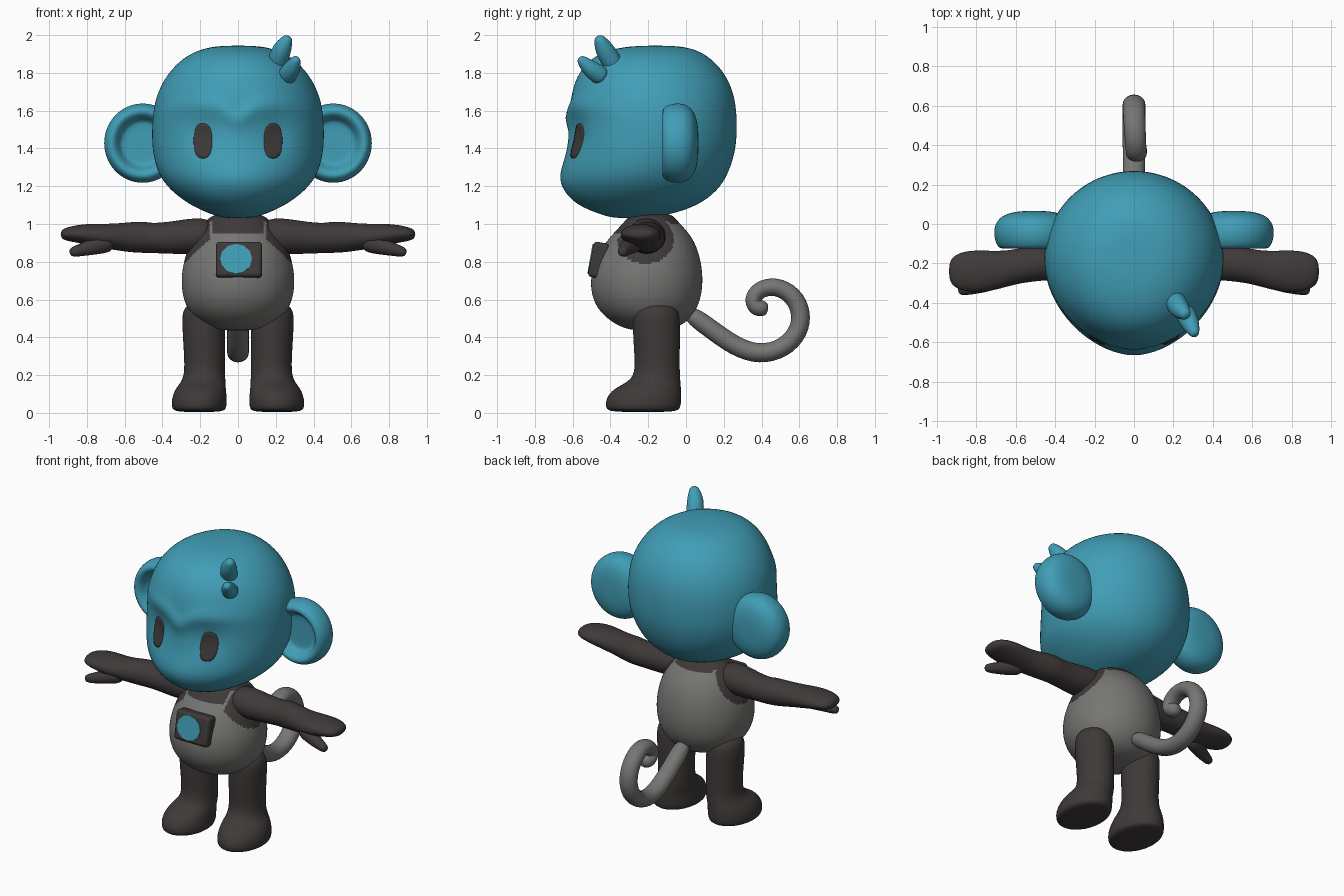
import bpy, bmesh, math
from mathutils import Vector
from mathutils.bvhtree import BVHTree

if "Cube" in bpy.data.objects:
    bpy.data.objects.remove(bpy.data.objects["Cube"])


def material(name, rgb):
    m = bpy.data.materials.new(name)
    m.use_nodes = True
    m.diffuse_color = (*rgb, 1)
    bsdf = m.node_tree.nodes["Principled BSDF"]
    bsdf.inputs["Base Color"].default_value = (*rgb, 1)
    bsdf.inputs["Roughness"].default_value = 0.7
    return m


BLUE = material("teal blue", (0.052, 0.34, 0.47))
DARK = material("dark brown", (0.050, 0.042, 0.041))
GREY = material("warm grey", (0.18, 0.18, 0.172))


def loft(name, rings, mat, sides=16, levels=2, power=1.0, cap_start=True):
    """Skin rings of (centre, u, v), then subdivide into a smooth mesh."""
    k = 1 / (2 / 3 + math.cos(math.tau / sides) / 3) if levels else 1
    bm = bmesh.new()
    loops = []
    for c, u, v in rings:
        loop = []
        for i in range(sides):
            t = math.tau * i / sides
            cs, sn = math.cos(t), math.sin(t)
            cs = math.copysign(abs(cs) ** power, cs)
            sn = math.copysign(abs(sn) ** power, sn)
            loop.append(bm.verts.new(Vector(c) + k * (Vector(u) * cs + Vector(v) * sn)))
        loops.append(loop)
    for a, b in zip(loops, loops[1:]):
        for i in range(sides):
            j = (i + 1) % sides
            bm.faces.new((a[i], a[j], b[j], b[i]))
    if cap_start:
        bm.faces.new(loops[0])
    bm.faces.new(loops[-1])
    bmesh.ops.recalc_face_normals(bm, faces=bm.faces)
    mesh = bpy.data.meshes.new(name)
    bm.to_mesh(mesh)
    bm.free()
    ob = bpy.data.objects.new(name, mesh)
    bpy.context.collection.objects.link(ob)
    mesh.materials.append(mat)
    if levels:
        mod = ob.modifiers.new("smooth", 'SUBSURF')
        mod.levels = levels
        deps = bpy.context.evaluated_depsgraph_get()
        dense = bpy.data.meshes.new_from_object(ob.evaluated_get(deps))
        ob.modifiers.clear()
        ob.data = dense
        dense.name = name
    ob.data.shade_smooth()
    return ob


def upright(stations):
    """Horizontal rings from (z, half width, front y, back y)."""
    return [((0, (f + b) / 2, z), (a, 0, 0), (0, (b - f) / 2, 0)) for z, a, f, b in stations]


def tube(name, pts, mat, ref, flat=1.0):
    """Round-ended tube through (x, y, z, radius) points."""
    P = [Vector(p[:3]) for p in pts]
    rings = []
    for i, p in enumerate(pts):
        t = (P[min(i + 1, len(P) - 1)] - P[max(i - 1, 0)]).normalized()
        u = t.cross(Vector(ref)).normalized()
        v = t.cross(u)
        rings.append((P[i], u * p[3], v * p[3] * flat))
    c, u, v = rings[-1]
    rings.append((c + t * pts[-1][3] * 0.8, u * 0.6, v * 0.6))
    return loft(name, rings, mat, sides=12)


# Head, with brow ridge, eye sockets and muzzle pushed into the front
head = loft("head", upright([
    (1.03, .07, -.38, -.22), (1.05, .14, -.45, -.08), (1.10, .255, -.58, .07),
    (1.18, .36, -.645, .17), (1.26, .42, -.66, .22), (1.36, .448, -.635, .255),
    (1.46, .457, -.62, .27), (1.60, .45, -.615, .268), (1.70, .425, -.605, .25),
    (1.80, .37, -.57, .205), (1.88, .29, -.50, .13), (1.925, .20, -.40, .05),
    (1.945, .10, -.27, -.05)]), BLUE, sides=32)


def bell(d, width):
    return math.exp(-(d / width) ** 2)


for v in head.data.vertices:
    x, y, z = v.co
    if y < -0.25:
        fade = min(1, (-0.25 - y) / 0.15)
        brow = 1.63 - 0.07 * bell(x, 0.08) - 0.6 * max(0, abs(x) - 0.2) ** 2
        push = 0.022 * bell(z - brow, 0.05) * bell(x, 0.4)
        push -= 0.022 * bell(abs(x) - 0.19, 0.10) * bell(z - 1.48, 0.09)
        push += 0.012 * bell(x, 0.16) * bell(z - 1.24, 0.1)
        v.co.y -= push * fade

# Eyes: thin patches laid on the face
bm = bmesh.new()
bm.from_mesh(head.data)
face = BVHTree.FromBMesh(bm)
bm.free()
for s, side in ((1, "left"), (-1, "right")):
    eye = loft(side + "_eye", [((s * 0.186, 0, 1.44), (0.05 * r, 0, 0), (0, 0, 0.095 * r))
                               for r in (1, 0.95, 0.8, 0.6, 0.4, 0.2)],
               DARK, sides=24, levels=0, power=0.8, cap_start=False)
    for i, v in enumerate(eye.data.vertices):
        hit = face.ray_cast(Vector((v.co.x, -2, v.co.z)), Vector((0, 1, 0)))[0]
        v.co.y = hit.y + (0.004 if i < 24 else -0.006)

    # Ear: dished in front, domed behind
    loft(side + "_ear", [((s * 0.505, y, 1.428), (r * 0.97, 0, 0), (0, 0, r)) for r, y in (
        (.03, -.062), (.10, -.062), (.122, -.07), (.142, -.112), (.170, -.13), (.198, -.11),
        (.214, -.05), (.203, .01), (.16, .048), (.09, .064), (.03, .066))], BLUE, sides=24)

    # Arm with mitten hand: x, y, z, depth, height
    loft(side + "_arm", [((s * x, y, z), (0, d, 0), (0, 0, h)) for x, y, z, d, h in (
        (.12, -.21, .94, .10, .09), (.25, -.21, .936, .105, .095), (.35, -.205, .927, .09, .085),
        (.46, -.20, .925, .085, .078), (.49, -.20, .93, .09, .083), (.57, -.21, .93, .088, .08),
        (.66, -.23, .932, .092, .068), (.75, -.24, .94, .105, .062), (.83, -.24, .948, .106, .05),
        (.90, -.24, .947, .09, .038), (.94, -.24, .945, .05, .022))], DARK)
    tube(side + "_thumb", [(s * .66, -.26, .905, .05), (s * .74, -.295, .888, .048),
                           (s * .81, -.32, .868, .036), (s * .87, -.335, .853, .028)],
         DARK, (0, 0, 1))

    # Leg and foot: z, x, y, width, depth
    loft(side + "_leg", [((s * x, y, z), (w, 0, 0), (0, d, 0)) for z, x, y, w, d in (
        (.585, .18, -.16, .08, .08), (.54, .183, -.158, .11, .12), (.48, .183, -.157, .113, .125),
        (.35, .178, -.155, .110, .122), (.22, .175, -.15, .106, .116),
        (.165, .182, -.165, .115, .135), (.13, .198, -.205, .133, .178),
        (.075, .205, -.225, .146, .20), (.025, .206, -.227, .145, .198),
        (.003, .206, -.227, .125, .175))], DARK, sides=20)

# Body: grey suit with dark neckline and armholes
body = loft("body", upright([
    (.435, .08, -.28, -.12), (.46, .17, -.36, -.02), (.52, .25, -.445, .04),
    (.60, .29, -.495, .078), (.70, .302, -.508, .09), (.80, .288, -.485, .08),
    (.90, .255, -.43, .05), (.97, .215, -.365, .0), (1.02, .165, -.32, -.05),
    (1.06, .12, -.28, -.08)]), GREY, sides=24, levels=3)
body.data.materials.append(DARK)
for f in body.data.polygons:
    x, y, z = f.center
    neck = z > (0.955 if y < -0.2 else 1.0) and abs(x) < 0.135 or z > 1.015
    armhole = abs(x) > 0.15 and ((y + 0.215) / 0.15) ** 2 + ((z - 0.92) / 0.13) ** 2 < 1
    f.material_index = int(neck or armhole)

# Chest box with a blue badge
bpy.ops.mesh.primitive_cube_add(size=1, location=(0.005, -0.462, 0.808))
box = bpy.context.object
box.name = "chest_box"
box.rotation_euler.x = math.radians(-10)
for v in box.data.vertices:
    v.co = (v.co.x * 0.245, v.co.y * 0.085, v.co.z * 0.19)
box.data.materials.append(DARK)
bevel = box.modifiers.new("rounded", 'BEVEL')
bevel.width = 0.02
bevel.segments = 3
bpy.ops.object.shade_smooth_by_angle()
badge = loft("chest_badge", [((-0.015, y, 0), (0.085, 0, 0), (0, 0, 0.08))
                             for y in (-0.042, -0.047)], BLUE, sides=12, levels=0)
badge.data.shade_flat()
badge.location = box.location
badge.rotation_euler = box.rotation_euler

# Curled tail
tube("tail", [(x, y, z, r) for x, y, z, r in (
    (0, .0, .54, .05), (0, .13, .445, .05), (0, .26, .35, .052), (0, .39, .305, .053),
    (0, .52, .34, .053), (0, .60, .43, .053), (0, .614, .53, .053), (0, .57, .625, .052),
    (.005, .475, .676, .05), (.01, .385, .655, .049), (.012, .348, .60, .048),
    (.015, .365, .56, .047), (.015, .40, .553, .046))], GREY, (1, 0, 0), 1.08)

# Two hair tufts
tube("upper_hair_tuft", [(.20, -.37, 1.82, .05), (.215, -.405, 1.88, .053),
                         (.235, -.435, 1.93, .05), (.258, -.455, 1.972, .033)], BLUE, (1, 0, 0))
tube("lower_hair_tuft", [(.25, -.43, 1.77, .05), (.27, -.475, 1.80, .05),
                         (.29, -.515, 1.83, .044), (.305, -.55, 1.865, .028)], BLUE, (1, 0, 0))
